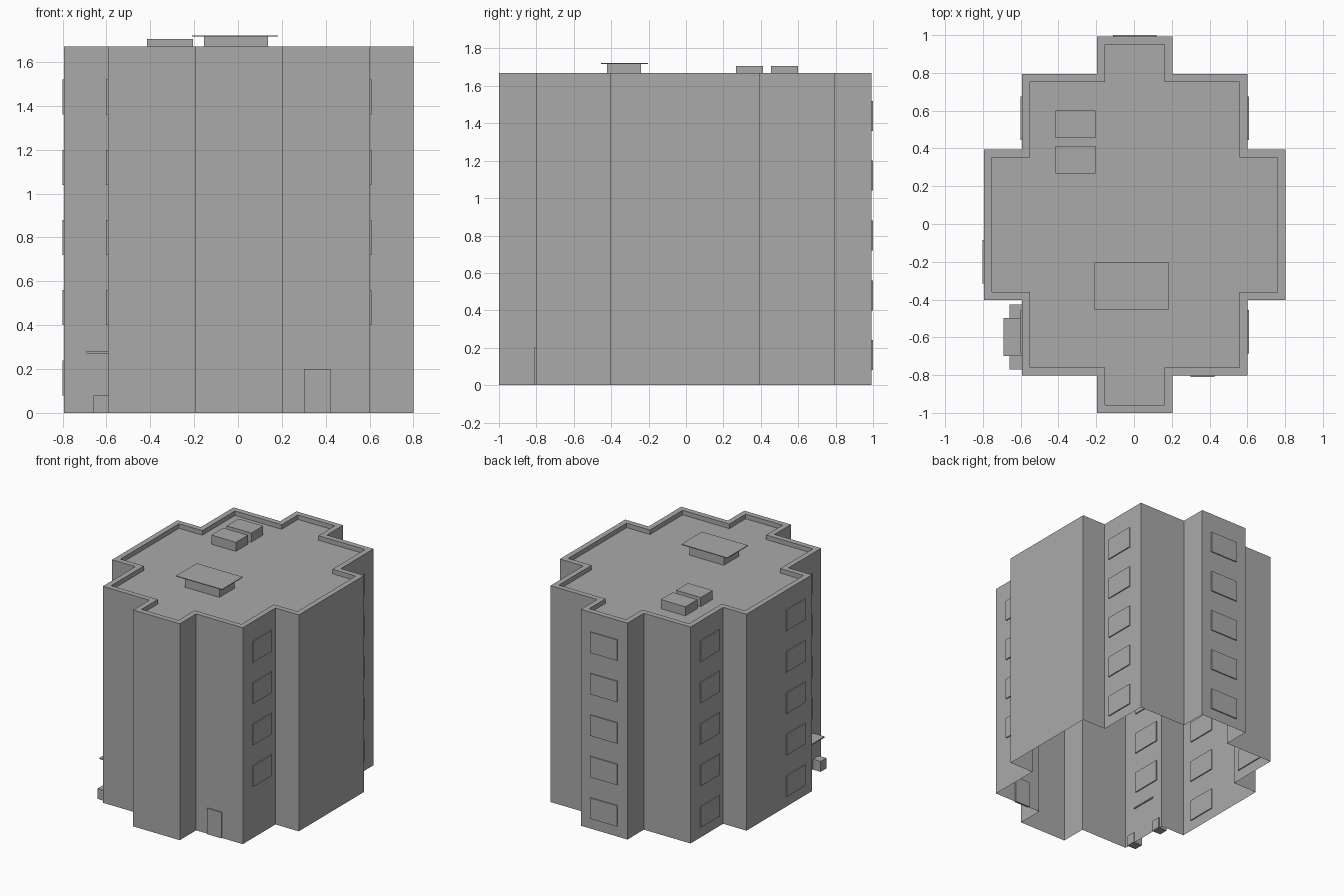
import bpy
import bmesh
from mathutils import Matrix, Vector

cube = bpy.data.objects.get("Cube")
if cube:
    bpy.data.objects.remove(cube)

# One plain concrete colour
GREY = (0.4, 0.4, 0.4, 1.0)
concrete = bpy.data.materials.new("concrete_grey")
concrete.use_nodes = True
concrete.diffuse_color = GREY
concrete.node_tree.nodes["Principled BSDF"].inputs["Base Color"].default_value = GREY

U = 0.1992              # plan module
T = 0.008               # relief of windows and doors
X0, Y0 = 0.004, -0.004  # plan centre
WALL, ROOF, RIM = 1.67, 1.635, 0.042


def finish(bm, name):
    mesh = bpy.data.meshes.new(name)
    bm.to_mesh(mesh)
    bm.free()
    mesh.materials.append(concrete)
    obj = bpy.data.objects.new(name, mesh)
    bpy.context.collection.objects.link(obj)
    return obj


def add_box(bm, x, y, z):
    lo, hi = Vector((x[0], y[0], z[0])), Vector((x[1], y[1], z[1]))
    place = Matrix.Translation((lo + hi) / 2) @ Matrix.Diagonal((*(hi - lo), 1))
    bmesh.ops.create_cube(bm, size=1, matrix=place)


def box(name, x, y, z):
    bm = bmesh.new()
    add_box(bm, x, y, z)
    return finish(bm, name)


# Stepped cross plan: one quarter, then turned into the other three
def outline(inset):
    quarter = [(4, 2), (3, 2), (3, 4), (1, 4), (1, 5)]
    q = [(a * U - inset, b * U - inset) for a, b in quarter]
    ring = q + [(-a, b) for a, b in reversed(q)]
    ring += [(-a, -b) for a, b in q] + [(a, -b) for a, b in reversed(q)]
    return [(X0 + a, Y0 + b) for a, b in ring]


# Tower: open-bottomed shell with a parapet rim and a sunken roof
bm = bmesh.new()
levels = [(0, 0), (0, WALL), (RIM, WALL), (RIM, ROOF)]
rings = [[bm.verts.new((x, y, z)) for x, y in outline(i)] for i, z in levels]
for low, high in zip(rings, rings[1:]):
    n = len(low)
    for i in range(n):
        j = (i + 1) % n
        bm.faces.new((low[i], low[j], high[j], high[i]))
bm.faces.new(rings[-1])
finish(bm, "tower_shell")


# Window columns: raised panels, one per storey
def window_column(name, axis, plane, start, first):
    bm = bmesh.new()
    for storey in range(first, 5):
        z = 0.08 + 0.32 * storey
        across, through = (start, start + 0.23), (plane - T, plane + T)
        x, y = (through, across) if axis == "x" else (across, through)
        add_box(bm, x, y, (z, z + 0.16))
    finish(bm, name)


window_column("left_back_windows", "x", X0 + 3 * U, 0.445, 0)
window_column("left_front_windows", "x", X0 + 3 * U, -0.685, 1)
window_column("right_back_windows", "x", X0 - 3 * U, 0.445, 0)
window_column("right_front_windows", "x", X0 - 3 * U, -0.685, 1)
window_column("right_middle_windows", "x", X0 - 4 * U, -0.315, 0)
window_column("back_windows", "y", Y0 + 5 * U, -0.11, 0)

# Front door
front = Y0 - 4 * U
box("front_door", (0.3, 0.425), (front - T, front + T), (0, 0.2))

# Side entrance: canopy between two low blocks
side = X0 - 3 * U + T
box("entrance_canopy", (-0.692, side), (-0.7, -0.497), (0.272, 0.282))
for name, y in (("back", -0.497), ("front", -0.77)):
    box(f"entrance_block_{name}", (-0.66, side), (y, y + 0.07), (0, 0.08))

# Roof equipment
box("roof_hut", (-0.155, 0.137), (-0.422, -0.24), (ROOF, 1.716))
box("roof_hut_cover", (-0.21, 0.182), (-0.455, -0.203), (1.716, 1.722))
box("roof_unit_back", (-0.415, -0.205), (0.455, 0.6), (ROOF, 1.705))
box("roof_unit_front", (-0.415, -0.205), (0.268, 0.413), (ROOF, 1.705))
